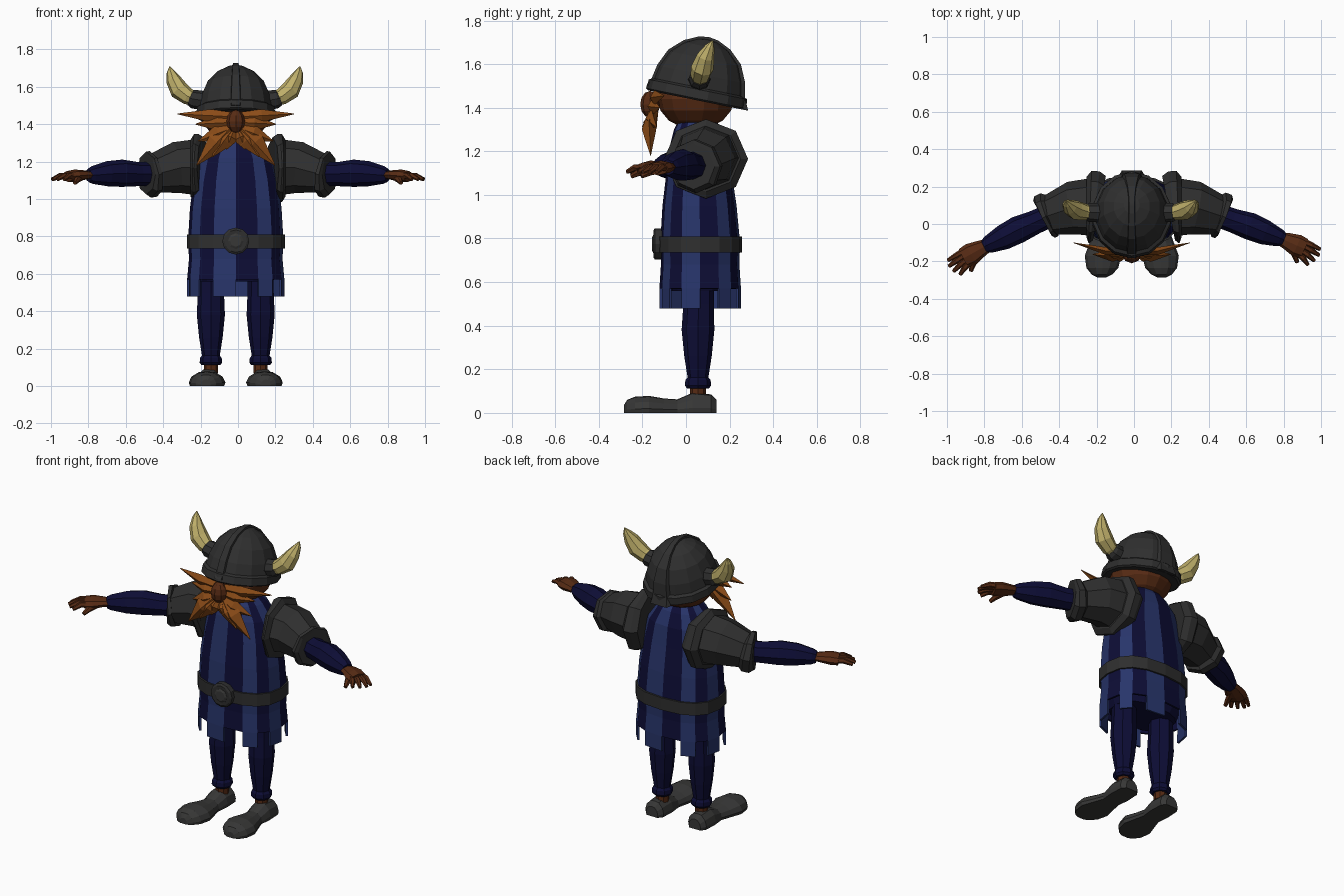
import bpy, bmesh, math
from mathutils import Vector, Matrix

CX = -0.012  # body centre line


def material(name, rgb):
    m = bpy.data.materials.new(name)
    m.diffuse_color = (*rgb, 1)
    return m


IRON = material("dark iron", (0.028, 0.028, 0.028))
LEATHER = material("grey leather", (0.038, 0.038, 0.037))
NAVY = material("navy cloth", (0.004, 0.004, 0.036))
BLUE = material("blue cloth", (0.021, 0.035, 0.145))
SKIN = material("brown skin", (0.095, 0.024, 0.007))
HAIR = material("ginger hair", (0.26, 0.072, 0.009))
HORN = material("pale horn", (0.52, 0.43, 0.145))


def finish(name, bm, *mats):
    bmesh.ops.recalc_face_normals(bm, faces=bm.faces)
    me = bpy.data.meshes.new(name)
    bm.to_mesh(me)
    bm.free()
    for m in mats:
        me.materials.append(m)
    ob = bpy.data.objects.new(name, me)
    bpy.context.collection.objects.link(ob)
    return ob


def loft(name, rings, *mats, caps=True, rule=None):
    """Skin closed rings; rule(band, side) gives a material index, or None for a gap."""
    bm = bmesh.new()
    vs = [[bm.verts.new(p) for p in r] for r in rings]
    n = len(rings[0])
    for i in range(len(vs) - 1):
        for k in range(n):
            mi = rule(i, k) if rule else 0
            if mi is None:
                continue
            j = (k + 1) % n
            bm.faces.new((vs[i][k], vs[i][j], vs[i + 1][j], vs[i + 1][k])).material_index = mi
    if caps:
        bm.faces.new(vs[0])
        bm.faces.new(vs[-1])
    return finish(name, bm, *mats)


def tube(name, path, radii, sides, mat, flat=1.0, up=(0, 0, 1), wide=1.0):
    """Tube along a path; flat scales it along the up direction, wide across it."""
    pts = [Vector(p) for p in path]
    rings = []
    for i, (c, r) in enumerate(zip(pts, radii)):
        t = (pts[min(i + 1, len(pts) - 1)] - pts[max(i - 1, 0)]).normalized()
        s = t.cross(Vector(up)).normalized()
        u = s.cross(t)
        rings.append([c + r * (wide * math.cos(a) * s + flat * math.sin(a) * u)
                      for a in (math.tau * k / sides for k in range(sides))])
    return loft(name, rings, mat)


def body_ring(z, rx, ry, cy, n=16):
    """Rounded-square ring whose first point is at the front."""
    f = lambda v: math.copysign(abs(v) ** 0.8, v)
    return [(CX + rx * f(math.sin(a)), cy - ry * f(math.cos(a)), z)
            for a in (math.tau * k / n for k in range(n))]


# Striped tunic with hanging flaps
profile = [(0.48, 0.26, 0.187, 0.065), (0.57, 0.26, 0.187, 0.065), (0.68, 0.25, 0.18, 0.065),
           (0.78, 0.255, 0.183, 0.065), (0.95, 0.245, 0.17, 0.062), (1.1, 0.225, 0.15, 0.06),
           (1.22, 0.195, 0.135, 0.06), (1.3, 0.14, 0.11, 0.055), (1.35, 0.09, 0.08, 0.05)]
tunic = loft("tunic", [body_ring(*p) for p in profile], NAVY, BLUE, caps=False,
             rule=lambda i, k: k % 2 if (i or k % 2) else None)
solid = tunic.modifiers.new("cloth", 'SOLIDIFY')
solid.thickness = 0.012
loft("hips", [body_ring(0.56, 0.2, 0.13, 0.06), body_ring(0.66, 0.24, 0.168, 0.065)], NAVY)

# Belt and round buckle
loft("belt", [body_ring(z, 0.262, 0.192, 0.065) for z in (0.735, 0.81)], IRON)
tube("buckle", [(CX, y, 0.775) for y in (-0.11, -0.143, -0.15, -0.144, -0.144)],
     [0.072, 0.072, 0.06, 0.054, 0.05], 12, IRON)
tube("buckle_stud", [(CX, y, 0.775) for y in (-0.13, -0.15, -0.156)], [0.042, 0.042, 0.03], 8, LEATHER)

# Legs, cuffs, ankles and shoes
shoe_rows = [(0.14, 0.04, 0.06), (0.115, 0.062, 0.085), (0.03, 0.066, 0.092), (-0.04, 0.058, 0.062),
             (-0.1, 0.076, 0.066), (-0.17, 0.098, 0.078), (-0.235, 0.085, 0.074), (-0.27, 0.055, 0.06),
             (-0.285, 0.025, 0.035)]
section = [(-0.93, 0), (-1, 0.25), (-0.85, 0.65), (-0.45, 0.95), (0, 1),
           (0.45, 0.95), (0.85, 0.65), (1, 0.25), (0.93, 0)]
for side, tag in ((-1, "left"), (1, "right")):
    x = CX + side * 0.133
    tube(tag + "_leg", [(x, y, z) for y, z in ((0.06, 0.64), (0.058, 0.5), (0.055, 0.38), (0.055, 0.26),
                                              (0.055, 0.14))],
         [0.068, 0.07, 0.075, 0.063, 0.044], 8, NAVY, up=(0, 1, 0))
    tube(tag + "_cuff", [(x, 0.055, z) for z in (0.165, 0.15, 0.125, 0.112)],
         [0.046, 0.058, 0.06, 0.05], 8, NAVY, up=(0, 1, 0))
    tube(tag + "_ankle", [(x, 0.055, z) for z in (0.13, 0.07)], [0.037, 0.037], 8, SKIN, up=(0, 1, 0))
    loft(tag + "_shoe", [[(x + side * (0.012 + 0.06 * max(0, -y - 0.03)) + u * w, y, v * h)
                          for u, v in section] for y, w, h in shoe_rows], LEATHER)

# Arms: shoulder armour, sleeve, hand and fingers (left arm swings further forward)
for side, tag, swing in ((-1, "left", -0.06), (1, "right", 0.0)):
    def arm(*pts):
        return [(side * x, y + swing * max(0, x - 0.45) / 0.55, z) for x, y, z in pts]

    tube(tag + "_shoulder_flange", arm((0.185, 0.085, 1.165), (0.21, 0.09, 1.165), (0.235, 0.092, 1.165),
                                       (0.255, 0.092, 1.165)),
         [0.165, 0.182, 0.182, 0.15], 8, IRON, wide=1.06)
    tube(tag + "_shoulder_guard", arm((0.22, 0.09, 1.17), (0.33, 0.085, 1.168), (0.46, 0.045, 1.135)),
         [0.15, 0.137, 0.102], 8, IRON, wide=1.04)
    tube(tag + "_arm_ring", arm((0.442, 0.052, 1.137), (0.452, 0.05, 1.135), (0.478, 0.04, 1.13),
                                (0.49, 0.035, 1.13)),
         [0.104, 0.124, 0.124, 0.105], 8, IRON)
    tube(tag + "_sleeve", arm((0.44, 0.05, 1.135), (0.53, 0.018, 1.133), (0.62, -0.012, 1.138),
                              (0.7, -0.045, 1.135), (0.78, -0.075, 1.128), (0.8, -0.083, 1.126)),
         [0.062, 0.064, 0.073, 0.067, 0.047, 0.036], 8, NAVY)
    tube(tag + "_palm", arm((0.77, -0.073, 1.128), (0.82, -0.092, 1.128), (0.87, -0.115, 1.125),
                            (0.91, -0.132, 1.12)),
         [0.032, 0.046, 0.06, 0.055], 8, SKIN, flat=0.55)
    fingers = [(0.905, -0.092, 0.995, -0.135), (0.905, -0.115, 0.99, -0.167),
               (0.895, -0.135, 0.965, -0.197), (0.88, -0.15, 0.93, -0.218)]
    for i, (x0, y0, x1, y1) in enumerate(fingers):
        tube(f"{tag}_finger_{i + 1}", arm((x0 - 0.02, y0 + 0.01, 1.122),
                                          ((x0 + x1) / 2, (y0 + y1) / 2, 1.125), (x1, y1, 1.105)),
             [0.017, 0.016, 0.01], 6, SKIN)
    tube(tag + "_thumb", arm((0.84, -0.11, 1.12), (0.86, -0.165, 1.105), (0.872, -0.205, 1.085)),
         [0.022, 0.018, 0.011], 6, SKIN)

# Head and nose
for name, seg, rows, place, size in (("head", 14, 8, (CX, 0.045, 1.44), (0.178, 0.175, 0.14)),
                                     ("nose", 8, 6, (CX, -0.165, 1.415), (0.05, 0.045, 0.062))):
    bm = bmesh.new()
    bmesh.ops.create_uvsphere(bm, u_segments=seg, v_segments=rows, radius=1,
                              matrix=Matrix.Translation(place) @ Matrix.Diagonal((*size, 1)))
    finish(name, bm, SKIN)

# Spiky moustache, brows and beard: root x, root z, tip x, tip y, tip z, width
spikes = [(0.02, 1.44, 0.312, -0.10, 1.455, 0.034), (0.02, 1.41, 0.215, -0.12, 1.40, 0.04),
          (0.02, 1.38, 0.2, -0.135, 1.31, 0.045), (0.03, 1.38, 0.21, -0.162, 1.18, 0.055),
          (0.02, 1.37, 0.125, -0.175, 1.225, 0.045), (0.01, 1.37, 0.05, -0.17, 1.265, 0.04)]
for side, tag in ((-1, "left"), (1, "right")):
    for i, (rx, rz, tx, ty, tz, w) in enumerate(spikes):
        root, tip = Vector((CX + side * rx, -0.15, rz)), Vector((CX + side * tx, ty, tz))
        mid = root.lerp(tip, 0.4) + Vector((0, -0.015, 0))
        tube(f"{tag}_whisker_{i + 1}", [root, mid, tip], [w * 0.7, w, 0.002], 4, HAIR,
             flat=0.6, up=(0, 1, 0))

# Helmet, tilted down at the back
tilt = Matrix.Translation((CX, 0.045, 1.435)) @ Matrix.Rotation(math.radians(-11.5), 4, 'X')


def dome_ring(f, h, n=14):
    return [tilt @ Vector((0.212 * f * math.sin(a), -0.23 * f * math.cos(a), h))
            for a in (math.tau * k / n for k in range(n))]


dome = [(0.93, 0.05), (0.87, 0.12), (0.72, 0.195), (0.46, 0.25), (0.2, 0.278), (0.02, 0.285)]
loft("helmet_dome", [dome_ring(*p) for p in dome], IRON)
loft("helmet_rim", [dome_ring(*p) for p in ((0.97, 0), (1.02, 0.008), (1.0, 0.05), (0.9, 0.062))], IRON)

# Raised ridge from brow to nape
arc = [(-f, h) for f, h in dome] + [(f, h) for f, h in reversed(dome)]
arc = [(-1.0, 0.02)] + arc + [(1.04, 0.0)]
ridge = []
for f, h in arc:
    w = 0.018 + (0.045 * f * f if f > 0 else 0.012 * f * f)
    ridge.append([tilt @ Vector(p) for p in ((-w, 0.215 * f, h * 0.95), (w, 0.215 * f, h * 0.95),
                                             (w * 0.8, 0.236 * f, h * 1.035),
                                             (-w * 0.8, 0.236 * f, h * 1.035))])
loft("helmet_ridge", ridge, IRON)

# Horns in iron sockets
for side, tag in ((-1, "left"), (1, "right")):
    def out(*pts):
        return [(CX - 0.005 + side * x, y, z) for x, y, z in pts]

    tube(tag + "_horn_socket", out((0.16, 0.06, 1.525), (0.225, 0.062, 1.535), (0.24, 0.063, 1.54)),
         [0.052, 0.05, 0.04], 8, IRON, up=(0, 1, 0))
    tube(tag + "_horn", out((0.2, 0.06, 1.53), (0.25, 0.065, 1.548), (0.297, 0.075, 1.582),
                            (0.327, 0.09, 1.635), (0.343, 0.11, 1.68), (0.348, 0.122, 1.708)),
         [0.034, 0.045, 0.052, 0.041, 0.022, 0.003], 8, HORN, up=(0, 1, 0))
